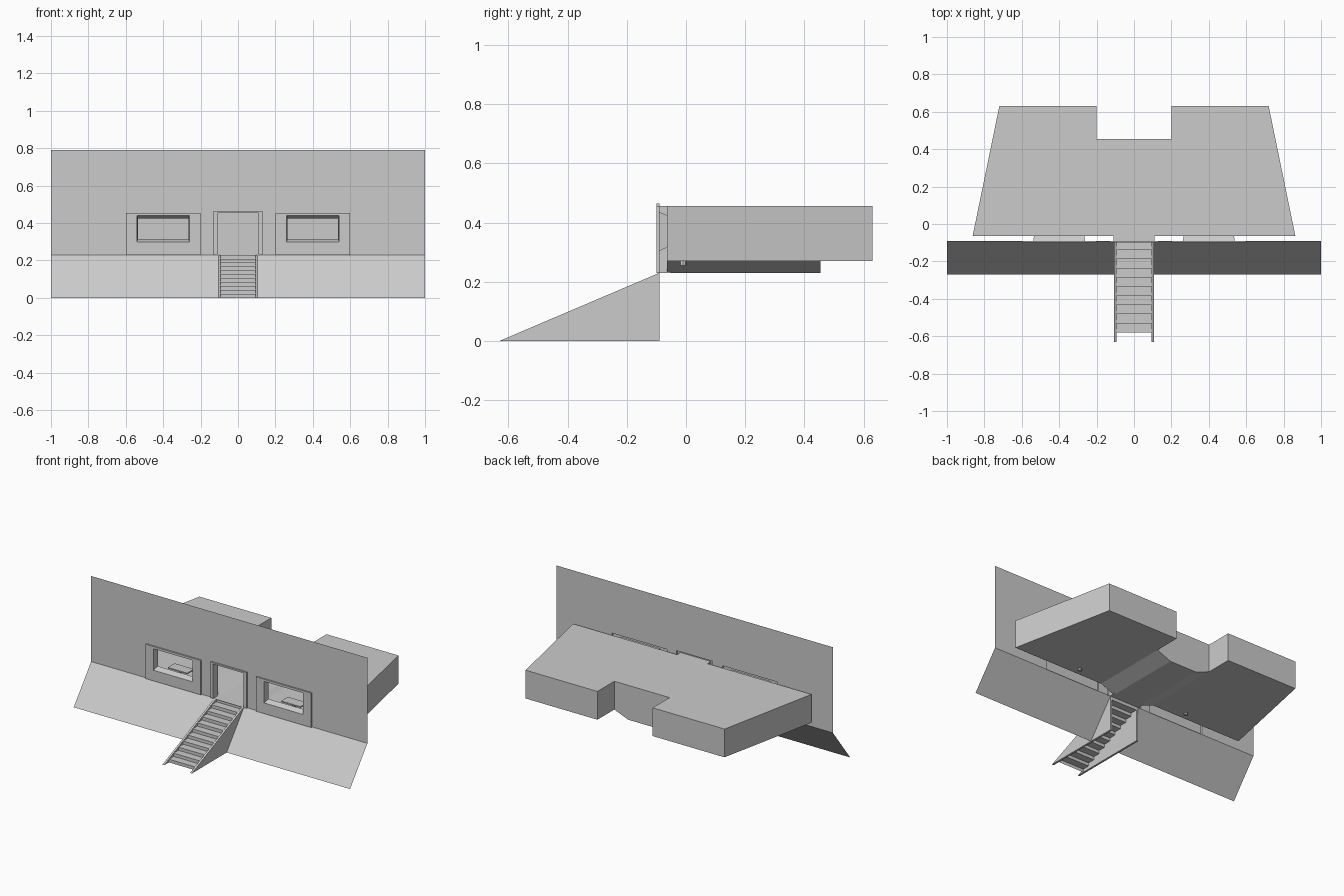
import bpy
import math

if "Cube" in bpy.data.objects:
    bpy.data.objects.remove(bpy.data.objects["Cube"])


def mesh(name, polys):
    """Object from a list of polygons, with shared corners welded."""
    index, faces = {}, []
    for poly in polys:
        face = []
        for p in poly:
            key = tuple(round(c, 4) for c in p)
            face.append(index.setdefault(key, len(index)))
        faces.append(face)
    me = bpy.data.meshes.new(name)
    me.from_pydata(list(index), [], faces)
    ob = bpy.data.objects.new(name, me)
    bpy.context.collection.objects.link(ob)
    return ob


def corners(r, y):
    x0, x1, z0, z1 = r
    return [(x0, y, z0), (x1, y, z0), (x1, y, z1), (x0, y, z1)]


def sheet(r, y, holes):
    """Upright rectangle facing the front with rectangular holes."""
    xs = sorted({r[0], r[1]} | {v for h in holes for v in h[:2]})
    zs = sorted({r[2], r[3]} | {v for h in holes for v in h[2:]})
    out = []
    for x0, x1 in zip(xs, xs[1:]):
        for z0, z1 in zip(zs, zs[1:]):
            cx, cz = (x0 + x1) / 2, (z0 + z1) / 2
            if not any(h[0] < cx < h[1] and h[2] < cz < h[3] for h in holes):
                out.append(corners((x0, x1, z0, z1), y))
    return out


def ring(a, ya, b, yb):
    """Four faces joining one upright rectangle to another."""
    p, q = corners(a, ya), corners(b, yb)
    return [[p[i], p[(i + 1) % 4], q[(i + 1) % 4], q[i]] for i in range(4)]


def mx(r, s):
    return r if s > 0 else (-r[1], -r[0], r[2], r[3])


def flip(poly):
    return [(-x, y, z) for x, y, z in reversed(poly)]


WY, PY, BY = -0.09, -0.10, -0.065       # wall, frame and room front planes
FLOOR, LOW, TOP = 0.27, 0.23, 0.455
panel = (0.2, 0.6, LOW, TOP)
opening = (0.26, 0.54, 0.30, 0.44)
inner = (0.265, 0.535, 0.315, 0.425)
door_panel = (-0.13, 0.13, LOW, 0.465)
door = (-0.11, 0.11, LOW, TOP)

# Facade wall and sloping base (split around the stairs)
mesh("facade_wall", sheet((-1, 1, LOW, 0.79), WY,
                          [mx(panel, 1), mx(panel, -1), door_panel]))
base = [(0.1, -0.27, 0), (1, -0.27, 0), (1, WY, LOW), (0.1, WY, LOW)]
mesh("sloping_base", [base, flip(base)])

# Window surrounds with tapered reveals
for s, side in ((1, "right"), (-1, "left")):
    p, o, i = mx(panel, s), mx(opening, s), mx(inner, s)
    mesh("window_surround_" + side,
         sheet(p, PY, [o]) + ring(p, WY, p, PY) + ring(o, PY, i, BY))

# Door surround and entrance passage
mesh("door_surround", sheet(door_panel, PY, [door])
     + ring(door_panel, WY, door_panel, PY) + ring(door, PY, door, -0.05))

# Rooms behind the facade: a shell with a sunken central aisle
half = [
    # roof, floor, aisle slope
    [(0.2, BY, TOP), (0.863, BY, TOP), (0.72, 0.63, TOP), (0.2, 0.63, TOP), (0.2, 0.455, TOP)],
    [(0.2, 0.455, FLOOR), (0.2, 0.63, FLOOR), (0.72, 0.63, FLOOR), (0.863, BY, FLOOR), (0.2, BY, FLOOR)],
    [(0.1, BY, LOW), (0.1, 0.455, LOW), (0.2, 0.455, FLOOR), (0.2, BY, FLOOR)],
    # outer side, back, notch side, aisle front
    [(0.863, BY, FLOOR), (0.72, 0.63, FLOOR), (0.72, 0.63, TOP), (0.863, BY, TOP)],
    [(0.72, 0.63, FLOOR), (0.2, 0.63, FLOOR), (0.2, 0.63, TOP), (0.72, 0.63, TOP)],
    [(0.2, 0.63, FLOOR), (0.2, 0.455, FLOOR), (0.2, 0.455, TOP), (0.2, 0.63, TOP)],
    [(0.11, BY, LOW + 0.004), (0.2, BY, FLOOR), (0.11, BY, FLOOR)],
]
centre = [
    [(-0.2, BY, TOP), (0.2, BY, TOP), (0.2, 0.455, TOP), (-0.2, 0.455, TOP)],
    [(-0.1, 0.455, LOW), (0.1, 0.455, LOW), (0.1, BY, LOW), (-0.1, BY, LOW)],
    [(0.2, 0.455, TOP), (0.2, 0.455, FLOOR), (0.1, 0.455, LOW),
     (-0.1, 0.455, LOW), (-0.2, 0.455, FLOOR), (-0.2, 0.455, TOP)],
]
front = sheet((-0.863, 0.863, FLOOR, TOP), BY,
              [mx(inner, 1), mx(inner, -1), (-0.11, 0.11, FLOOR, TOP)])
mesh("rooms", half + [flip(f) for f in half] + centre + front)

# Stairs: zigzag treads and risers
run, rise = 0.049, LOW / 11
profile = [(WY, LOW)]
for i in range(10):
    z = LOW - rise * (i + 1)
    profile += [(WY - run * i, z), (WY - run * (i + 1), z)]
profile.append((WY - run * 10, 0))
mesh("stair_treads", [[(-0.1, *a), (-0.1, *b), (0.1, *b), (0.1, *a)]
                      for a, b in zip(profile, profile[1:])])

# Solid triangular stair sides
tri = [(-0.63, 0), (WY, 0), (WY, LOW)]
for s, side in ((1, "right"), (-1, "left")):
    a = [(s * 0.107, *p) for p in tri]
    b = [(s * 0.094, *p) for p in tri]
    polys = [a, b[::-1]] + [[a[k], b[k], b[(k + 1) % 3], a[(k + 1) % 3]] for k in range(3)]
    if s < 0:
        polys = [f[::-1] for f in polys]
    mesh("stair_side_" + side, polys)

# Small pedestal tables behind the windows
for s, side in ((1, "right"), (-1, "left")):
    bpy.ops.mesh.primitive_cylinder_add(vertices=8, radius=0.011, depth=0.05,
                                        location=(s * 0.41, -0.01, 0.28))
    bpy.context.object.name = "table_leg_" + side
    bpy.ops.mesh.primitive_cube_add(size=1, location=(s * 0.41, -0.005, 0.308))
    bpy.context.object.scale = (0.14, 0.07, 0.008)
    bpy.context.object.name = "table_top_" + side
